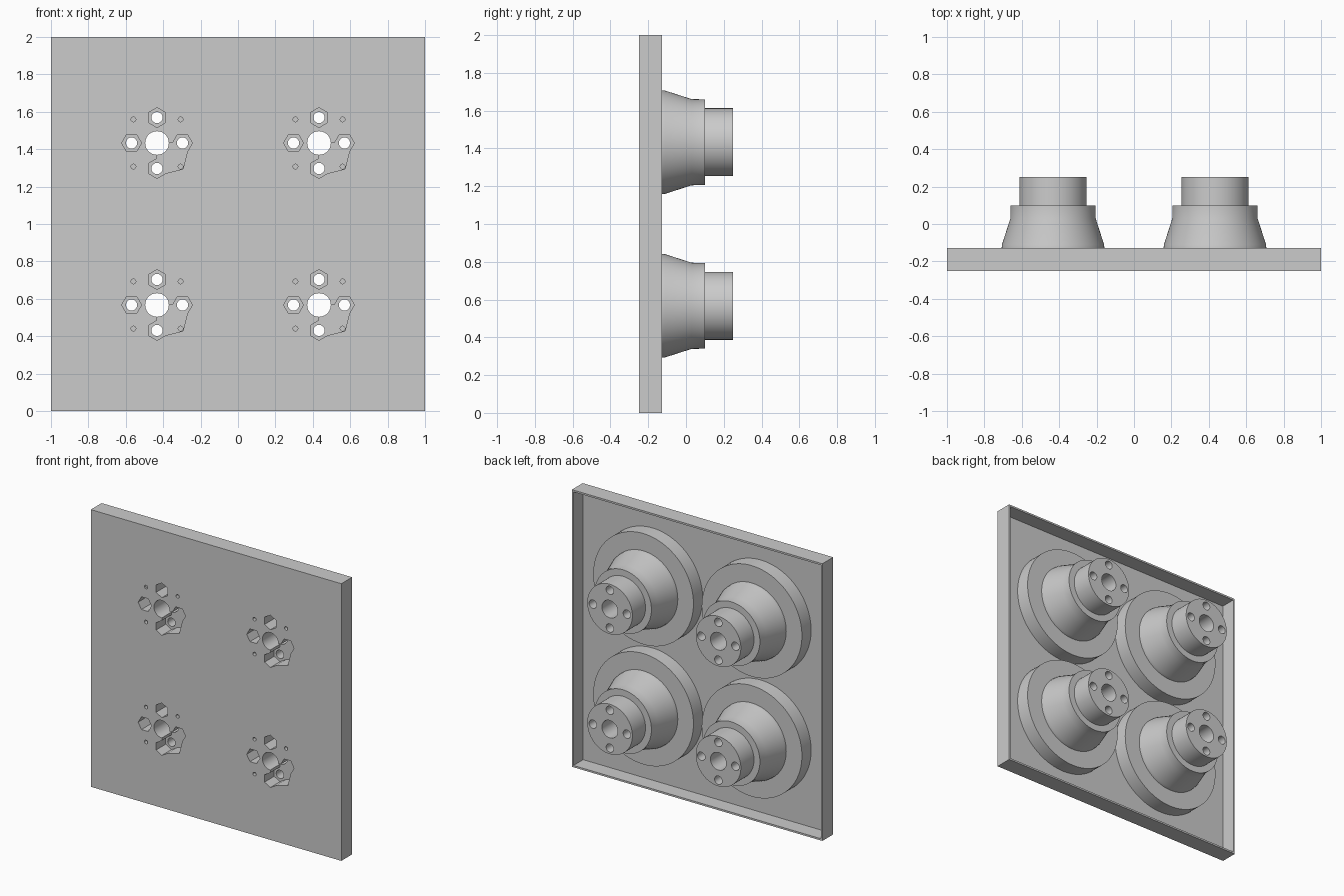
import bpy, bmesh, math
from math import sin, cos, pi, radians

if "Cube" in bpy.data.objects:
    bpy.data.objects.remove(bpy.data.objects["Cube"])

FRONT, RIM, BACK = -0.25, -0.127, 0.25
WALL = 0.013
FLOOR = FRONT + WALL
SPACING = 0.433
BOLT = 0.136
POCKET_Y = FRONT + 0.11

grey = bpy.data.materials.new("plain grey")
grey.use_nodes = True
grey.diffuse_color = (0.6, 0.6, 0.6, 1)
grey.node_tree.nodes["Principled BSDF"].inputs["Base Color"].default_value = (0.6, 0.6, 0.6, 1)


def ring(cx, cz, r, n, turn=0.0):
    return [(cx + r * cos(turn + 2 * pi * i / n), cz + r * sin(turn + 2 * pi * i / n)) for i in range(n)]


def prism(bm, outline, y0, y1):
    """Extrude an (x, z) outline along y."""
    a = [bm.verts.new((x, y0, z)) for x, z in outline]
    b = [bm.verts.new((x, y1, z)) for x, z in outline]
    bm.faces.new(a)
    bm.faces.new(b[::-1])
    for i in range(len(a)):
        j = (i + 1) % len(a)
        bm.faces.new((a[i], b[i], b[j], a[j]))


def lathe(bm, profile, cx, cz, n=96):
    """Stack rings of (radius, y) into a closed turned solid."""
    rings = [[bm.verts.new((x, y, z)) for x, z in ring(cx, cz, r, n)] for r, y in profile]
    bm.faces.new(rings[0])
    bm.faces.new(rings[-1][::-1])
    for a, b in zip(rings, rings[1:]):
        for i in range(n):
            j = (i + 1) % n
            bm.faces.new((a[i], b[i], b[j], a[j]))


def finish(name, bm):
    bmesh.ops.recalc_face_normals(bm, faces=bm.faces)
    mesh = bpy.data.meshes.new(name)
    bm.to_mesh(mesh)
    bm.free()
    mesh.materials.append(grey)
    obj = bpy.data.objects.new(name, mesh)
    bpy.context.collection.objects.link(obj)
    return obj


def cut(obj, cutters):
    """Subtract the cutters and bake the result."""
    for c in cutters:
        mod = obj.modifiers.new("cut", 'BOOLEAN')
        mod.operation, mod.solver, mod.object = 'DIFFERENCE', 'EXACT', c
    graph = bpy.context.evaluated_depsgraph_get()
    mesh = bpy.data.meshes.new_from_object(obj.evaluated_get(graph))
    obj.modifiers.clear()
    obj.data = mesh


def square(half):
    return [(-half, 1 - half), (half, 1 - half), (half, 1 + half), (-half, 1 + half)]


def bolt_spots(cx, cz):
    return [(cx + BOLT * cos(k * pi / 2), cz + BOLT * sin(k * pi / 2), k * pi / 2) for k in range(4)]


def make_cutters(cx, cz):
    # Through bores
    bores = bmesh.new()
    prism(bores, ring(cx, cz, 0.063, 48), FRONT - 0.1, BACK + 0.1)
    for x, z, turn in bolt_spots(cx, cz):
        prism(bores, ring(x, z, 0.03, 32), FRONT - 0.1, BACK + 0.1)
    # Hexagonal nut pockets and small pilot holes
    pockets = bmesh.new()
    for x, z, turn in bolt_spots(cx, cz):
        prism(pockets, ring(x, z, 0.053, 6, turn), FRONT - 0.1, POCKET_Y)
    for sx in (-1, 1):
        for sz in (-1, 1):
            prism(pockets, ring(cx + sx * 0.126, cz + sz * 0.126, 0.013, 16), FRONT - 0.1, POCKET_Y + 0.02)
    # Wire channel joining two nut pockets
    channel = bmesh.new()
    half = [(BOLT, 0), (BOLT + 0.0265, -0.046)]
    outline = [(0, 0)] + half + [(0.139, -0.139)] + [(-z, -x) for x, z in half[::-1]]
    prism(channel, [(cx + x, cz + z) for x, z in outline], FRONT - 0.1, POCKET_Y)
    cutters = [finish("bore_cutter", bores), finish("pocket_cutter", pockets), finish("channel_cutter", channel)]
    for c in cutters:
        c.hide_render = True
    return cutters


# Open-backed square tray
bm = bmesh.new()
prism(bm, square(1), FRONT, RIM)
tray = finish("tray", bm)
bm = bmesh.new()
prism(bm, square(1 - WALL), FLOOR, RIM + 0.1)
hollow = finish("hollow_cutter", bm)
hollow.hide_render = True
used = [hollow]

# Four turned mounts: flange, bell, collar and neck
profile = [(0.4, FLOOR), (0.4, RIM - 0.005), (0.275, RIM - 0.005), (0.273, -0.11),
           (0.228, 0.03), (0.227, 0.1), (0.18, 0.1), (0.18, BACK)]
parts = [tray]
for side, cx in (("right", -SPACING), ("left", SPACING)):
    for level, cz in (("lower", 1 - SPACING), ("upper", 1 + SPACING)):
        bm = bmesh.new()
        lathe(bm, profile, cx, cz)
        mount = finish(f"{level}_{side}_mount", bm)
        cutters = make_cutters(cx, cz)
        cut(mount, cutters)
        used += cutters
        parts.append(mount)
cut(tray, used)

for c in used:
    bpy.data.objects.remove(c)

# Smooth round walls, keep corners crisp
bpy.ops.object.select_all(action='DESELECT')
for obj in parts:
    obj.select_set(True)
bpy.context.view_layer.objects.active = tray
bpy.ops.object.shade_smooth_by_angle(angle=radians(30))
